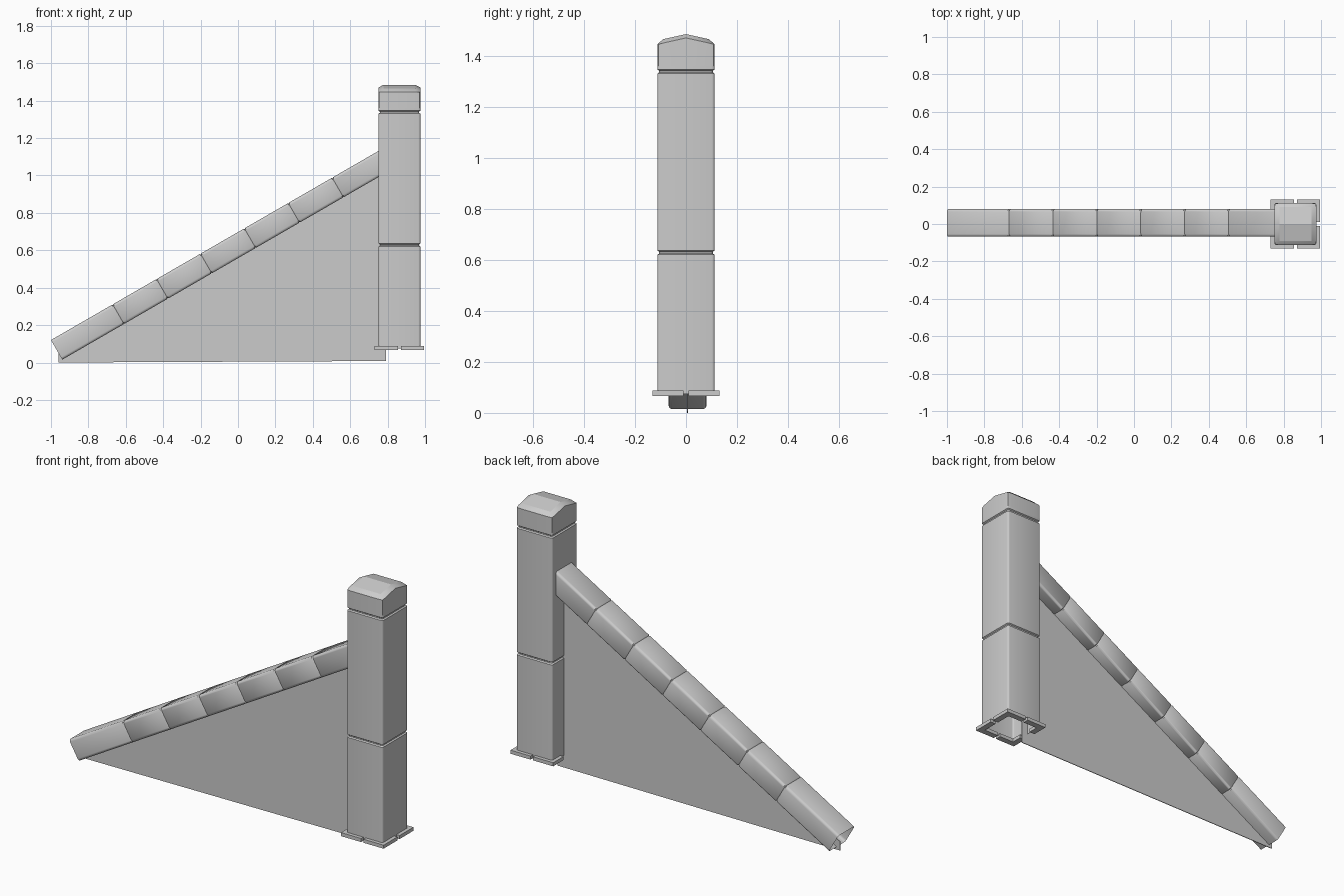
import bpy, bmesh, math
from mathutils import Vector

cube = bpy.data.objects.get("Cube")
if cube:
    bpy.data.objects.remove(cube)

grey = bpy.data.materials.new("light grey")
grey.use_nodes = True
grey.diffuse_color = (0.6, 0.6, 0.6, 1)
grey.node_tree.nodes["Principled BSDF"].inputs["Base Color"].default_value = (0.6, 0.6, 0.6, 1)


def finish(name, bm, angle=40):
    bmesh.ops.recalc_face_normals(bm, faces=bm.faces)
    mesh = bpy.data.meshes.new(name)
    bm.to_mesh(mesh)
    bm.free()
    mesh.materials.append(grey)
    obj = bpy.data.objects.new(name, mesh)
    bpy.context.collection.objects.link(obj)
    bpy.ops.object.select_all(action='DESELECT')
    obj.select_set(True)
    bpy.context.view_layer.objects.active = obj
    bpy.ops.object.shade_smooth_by_angle(angle=math.radians(angle))
    return obj


def rounded_rect(hx, hy, r, steps=3):
    """Outline of a rectangle with rounded corners."""
    pts = []
    for i, (sx, sy) in enumerate([(1, 1), (-1, 1), (-1, -1), (1, -1)]):
        for k in range(steps + 1):
            a = math.pi / 2 * (i + k / steps)
            pts.append((sx * (hx - r) + r * math.cos(a), sy * (hy - r) + r * math.sin(a)))
    return pts


def loft(name, rings):
    """Open tube through a series of rings."""
    bm = bmesh.new()
    loops = [[bm.verts.new(p) for p in ring] for ring in rings]
    for a, b in zip(loops, loops[1:]):
        for i in range(len(a)):
            j = (i + 1) % len(a)
            bm.faces.new((a[i], a[j], b[j], b[i]))
    return finish(name, bm)


def box(name, lo, hi):
    bm = bmesh.new()
    bmesh.ops.create_cube(bm, size=1)
    for v in bm.verts:
        v.co = [(l + h) / 2 + c * (h - l) for l, h, c in zip(lo, hi, v.co)]
    return finish(name, bm)


PX, HALF = 0.863, 0.112

# Hollow pillar with grooves between its blocks
levels = [(0.075, 0)]
for z in (0.628, 1.338):
    levels += [(z - 0.008, 0), (z - 0.003, 0.007), (z + 0.003, 0.007), (z + 0.008, 0)]
levels.append((1.36, 0))
loft("pillar", [[(PX + x, y, z) for x, y in rounded_rect(HALF - d, HALF - d, 0.01)]
                for z, d in levels])

# Gabled cap with sloped borders
bm = bmesh.new()
xs = [-HALF, -0.085, 0.085, HALF]
ys = [-HALF, -0.09, 0, 0.09, HALF]
grid = []
for i, x in enumerate(xs):
    row = []
    for j, y in enumerate(ys):
        edge_x, edge_y = i in (0, 3), j in (0, 4)
        if edge_y:
            z = 1.445
        elif edge_x:
            z = 1.47 - 0.025 * abs(y) / HALF
        else:
            z = 1.485 - 0.02 * abs(y) / 0.09
        k = 0.97 if edge_x and edge_y else 1
        row.append(bm.verts.new((PX + x * k, y * k, z)))
    grid.append(row)
for i in range(3):
    for j in range(4):
        bm.faces.new((grid[i][j], grid[i + 1][j], grid[i + 1][j + 1], grid[i][j + 1]))
rim = [e for e in bm.edges if e.is_boundary]
skirt = bmesh.ops.extrude_edge_only(bm, edges=rim)
for v in skirt["geom"]:
    if isinstance(v, bmesh.types.BMVert):
        v.co.z = 1.35
finish("pillar_cap", bm, 25)

# Base trim: eight bars with a notch mid-side and a wider gap facing the wall
OUT, INN, Z0, Z1 = 0.132, 0.098, 0.067, 0.087
for s in (-1, 1):
    for side, gap in (("outer", 0.01), ("inner", 0.04)):
        x0, x1 = (INN, OUT) if side == "outer" else (-OUT, -INN)
        y0, y1 = sorted((s * gap, s * OUT))
        box("base_trim_" + side, (PX + x0, y0, Z0), (PX + x1, y1, Z1))
    for t in (-1, 1):
        x0, x1 = sorted((t * 0.008, t * INN))
        y0, y1 = sorted((s * INN, s * OUT))
        box("base_trim_side", (PX + x0, y0, Z0), (PX + x1, y1, Z1))

# Sloped coping: hollow beam of grooved blocks, cut upright at the pillar
W, H = 0.148, 0.121
start = Vector((-1, 0.006, 0.12))
along = Vector((math.cos(math.pi / 6), 0, 0.5))
up = Vector((-0.5, 0, math.cos(math.pi / 6)))


def beam_ring(u, inset=0, upright=False):
    ring = []
    for y, v in rounded_rect(W / 2 - inset, H / 2 - inset, 0.014):
        v -= H / 2
        d = (1.77 + v * 0.5) / along.x if upright else u
        ring.append(start + along * d + up * v + Vector((0, y, 0)))
    return ring


rings = [beam_ring(0)]
for k in range(6):
    u = 0.381 + 0.271 * k
    rings += [beam_ring(u - 0.005), beam_ring(u, 0.004), beam_ring(u + 0.005)]
rings.append(beam_ring(0, 0, True))
loft("sloped_coping", rings)

# Thin triangular infill wall
outline = [(-0.96, 0), (0.79, 0.008), (0.79, 1.06), (-0.96, 0.05)]
bm = bmesh.new()
face = bm.faces.new([bm.verts.new((x, 0.004, z)) for x, z in outline])
wall = bmesh.ops.extrude_face_region(bm, geom=[face])
for v in wall["geom"]:
    if isinstance(v, bmesh.types.BMVert):
        v.co.y += 0.004
finish("infill_wall", bm)
